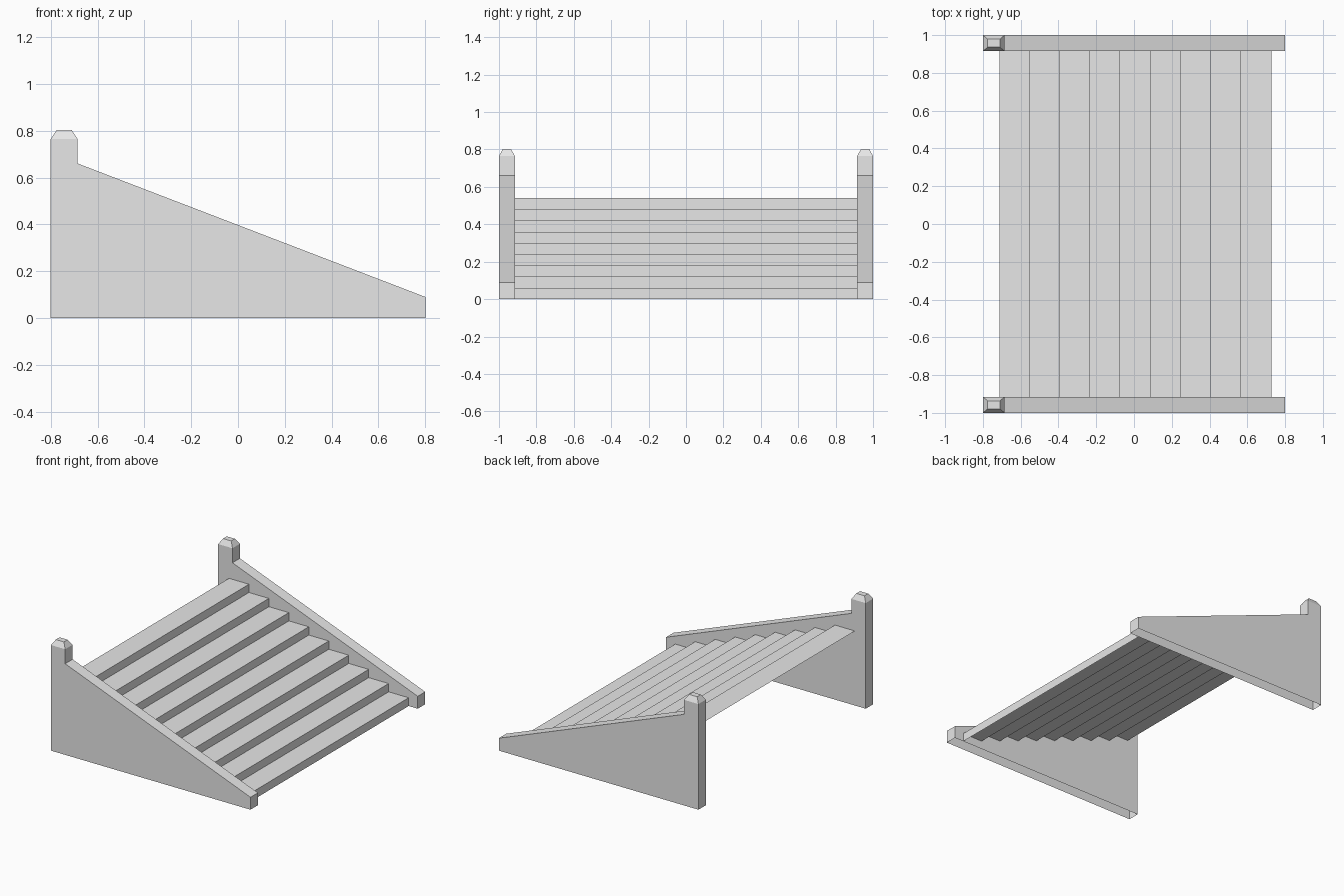
import bpy
import bmesh

if "Cube" in bpy.data.objects:
    bpy.data.objects.remove(bpy.data.objects["Cube"], do_unlink=True)

STEPS, RISE, RUN = 9, 0.06, 0.16
FRONT_X = 0.727
INNER, OUTER = 0.915, 1.0

stone = bpy.data.materials.new("light grey stone")
stone.use_nodes = True
grey = (0.8, 0.8, 0.8, 1)
stone.diffuse_color = grey
stone.node_tree.nodes["Principled BSDF"].inputs["Base Color"].default_value = grey


def finish(bm, name):
    mesh = bpy.data.meshes.new(name)
    bm.to_mesh(mesh)
    bm.free()
    mesh.materials.append(stone)
    obj = bpy.data.objects.new(name, mesh)
    bpy.context.collection.objects.link(obj)
    return obj


def strip(bm, profile, y0, y1):
    """Sweep an open x-z profile across y and return its two edge rows."""
    rows = [[bm.verts.new((x, y, z)) for x, z in profile] for y in (y0, y1)]
    a, b = rows
    for i in range(len(profile) - 1):
        bm.faces.new((a[i], a[i + 1], b[i + 1], b[i]))
    return rows


# Flight of steps: a thin folded sheet of risers and treads
folds = [(FRONT_X, 0)]
for i in range(STEPS):
    x = FRONT_X - i * RUN
    folds += [(x, (i + 1) * RISE), (x - RUN, (i + 1) * RISE)]
bm = bmesh.new()
strip(bm, folds, -INNER, INNER)
bmesh.ops.reverse_faces(bm, faces=[f for f in bm.faces if f.normal.z < -0.5 or f.normal.x < -0.5])
finish(bm, "steps")

# Side walls: sloping parapet and post, hollow and open underneath
wall = [(0.8, 0), (0.8, 0.09), (-0.685, 0.66), (-0.685, 0.765), (-0.8, 0.765), (-0.8, 0)]
for name, side in (("right_wall", -1), ("left_wall", 1)):
    bm = bmesh.new()
    for row in strip(bm, wall, side * INNER, side * OUTER):
        bm.faces.new(row)
    bmesh.ops.recalc_face_normals(bm, faces=bm.faces)
    bm.normal_update()

    # Tapered cap on the post
    post_top = max(bm.faces, key=lambda f: f.calc_center_median().z)
    middle = post_top.calc_center_median()
    base = list(post_top.verts)
    bm.faces.remove(post_top)
    top = []
    for v in base:
        dx, dy = v.co.x - middle.x, v.co.y - middle.y
        top.append(bm.verts.new((middle.x + dx * 0.56, middle.y + dy * 0.5, 0.803)))
    for i in range(4):
        j = (i + 1) % 4
        bm.faces.new((base[i], base[j], top[j], top[i]))
    bm.faces.new(top)
    bmesh.ops.recalc_face_normals(bm, faces=bm.faces)
    finish(bm, name)
